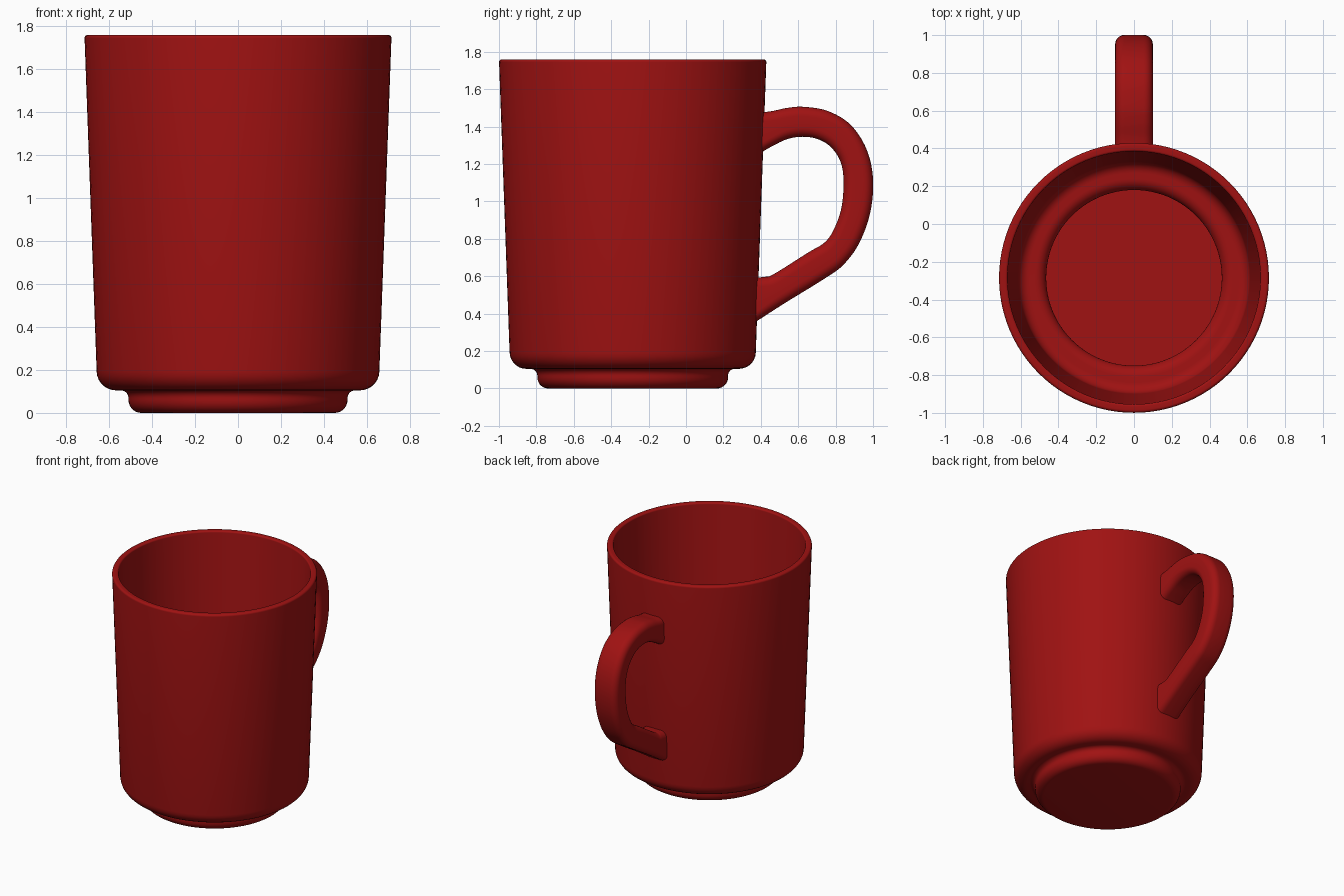
import bpy, bmesh, math
from mathutils import Vector

if "Cube" in bpy.data.objects:
    bpy.data.objects.remove(bpy.data.objects["Cube"])

CENTER_Y = -0.285

red = bpy.data.materials.new("red_glaze")
red.diffuse_color = (0.35, 0.006, 0.006, 1)
red.use_nodes = True
red.node_tree.nodes["Principled BSDF"].inputs["Base Color"].default_value = red.diffuse_color


def rounded(corners, closed=False, steps=7):
    """Polyline through (x, y, radius) corners with true arc fillets."""
    pts, n = [], len(corners)
    for i, (x, y, r) in enumerate(corners):
        p = Vector((x, y))
        if r == 0 or (not closed and i in (0, n - 1)):
            pts.append(p)
            continue
        a = (Vector(corners[i - 1][:2]) - p).normalized()
        b = (Vector(corners[(i + 1) % n][:2]) - p).normalized()
        half = a.angle(b) / 2
        c = p + (a + b).normalized() * r / math.sin(half)
        va, vb = p + a * r / math.tan(half) - c, p + b * r / math.tan(half) - c
        ang = va.angle(vb)
        for k in range(steps + 1):
            t = k / steps
            pts.append(c + (va * math.sin((1 - t) * ang) + vb * math.sin(t * ang)) / math.sin(ang))
    return pts


def spline(points, steps=6):
    """Catmull-Rom curve through points of any dimension."""
    p = [Vector(q) for q in points]
    p = [2 * p[0] - p[1]] + p + [2 * p[-1] - p[-2]]
    out = []
    for i in range(1, len(p) - 2):
        a, b, c, d = p[i - 1:i + 3]
        for k in range(steps):
            t = k / steps
            out.append(0.5 * (2 * b + (c - a) * t + (2 * a - 5 * b + 4 * c - d) * t**2
                              + (3 * b - a - 3 * c + d) * t**3))
    return out + [p[-2]]


def finish(name, bm):
    bmesh.ops.remove_doubles(bm, verts=bm.verts, dist=1e-5)
    bmesh.ops.recalc_face_normals(bm, faces=bm.faces)
    mesh = bpy.data.meshes.new(name)
    bm.to_mesh(mesh)
    bm.free()
    obj = bpy.data.objects.new(name, mesh)
    bpy.context.collection.objects.link(obj)
    mesh.materials.append(red)
    bpy.ops.object.select_all(action='DESELECT')
    obj.select_set(True)
    bpy.context.view_layer.objects.active = obj
    bpy.ops.object.shade_smooth_by_angle(angle=math.radians(35))
    return obj


# Cup body: stepped foot, tapered wall, rim and hollow inside
profile = rounded([(0, 0, 0), (0.51, 0, 0.06), (0.51, 0.105, 0.036), (0.655, 0.105, 0.09),
                   (0.715, 1.76, 0.015), (0.67, 1.76, 0.012), (0.612, 0.155, 0.06),
                   (0.465, 0.155, 0.06), (0.465, 0.05, 0), (0, 0.05, 0)])
bm = bmesh.new()
verts = [bm.verts.new((p.x, CENTER_Y, p.y)) for p in profile]
edges = [bm.edges.new(e) for e in zip(verts, verts[1:])]
bmesh.ops.spin(bm, geom=verts + edges, cent=(0, CENTER_Y, 0), axis=(0, 0, 1),
               angle=math.tau, steps=96, use_merge=True)
finish("cup_body", bm)

# Handle: rounded section swept between outer and inner outlines (y, z, y, z)
rails = spline([(0.39, 1.475, 0.39, 1.255), (0.46, 1.483, 0.46, 1.295), (0.54, 1.5, 0.54, 1.333),
                (0.63, 1.506, 0.62, 1.346), (0.76, 1.483, 0.70, 1.335), (0.88, 1.41, 0.77, 1.295),
                (0.965, 1.28, 0.823, 1.22), (1.0, 1.12, 0.842, 1.12), (0.985, 0.94, 0.832, 0.97),
                (0.925, 0.775, 0.79, 0.85), (0.84, 0.66, 0.74, 0.78), (0.74, 0.587, 0.65, 0.725),
                (0.55, 0.47, 0.47, 0.612), (0.46, 0.413, 0.42, 0.597), (0.36, 0.348, 0.36, 0.593)])
bm = bmesh.new()
rings = []
for oy, oz, iy, iz in rails:
    outer, inner = Vector((0, oy, oz)), Vector((0, iy, iz))
    mid, half = (outer + inner) / 2, (outer - inner) / 2
    h = half.length
    section = rounded([(-0.1, -h, 0.05), (0.1, -h, 0.05), (0.1, h, 0.05), (-0.1, h, 0.05)],
                      closed=True, steps=6)
    rings.append([bm.verts.new(mid + half * (q.y / h) + Vector((q.x, 0, 0))) for q in section])
for r0, r1 in zip(rings, rings[1:]):
    for j in range(len(r0)):
        k = (j + 1) % len(r0)
        bm.faces.new((r0[j], r0[k], r1[k], r1[j]))
bm.faces.new(rings[0])
bm.faces.new(rings[-1])
finish("handle", bm)
